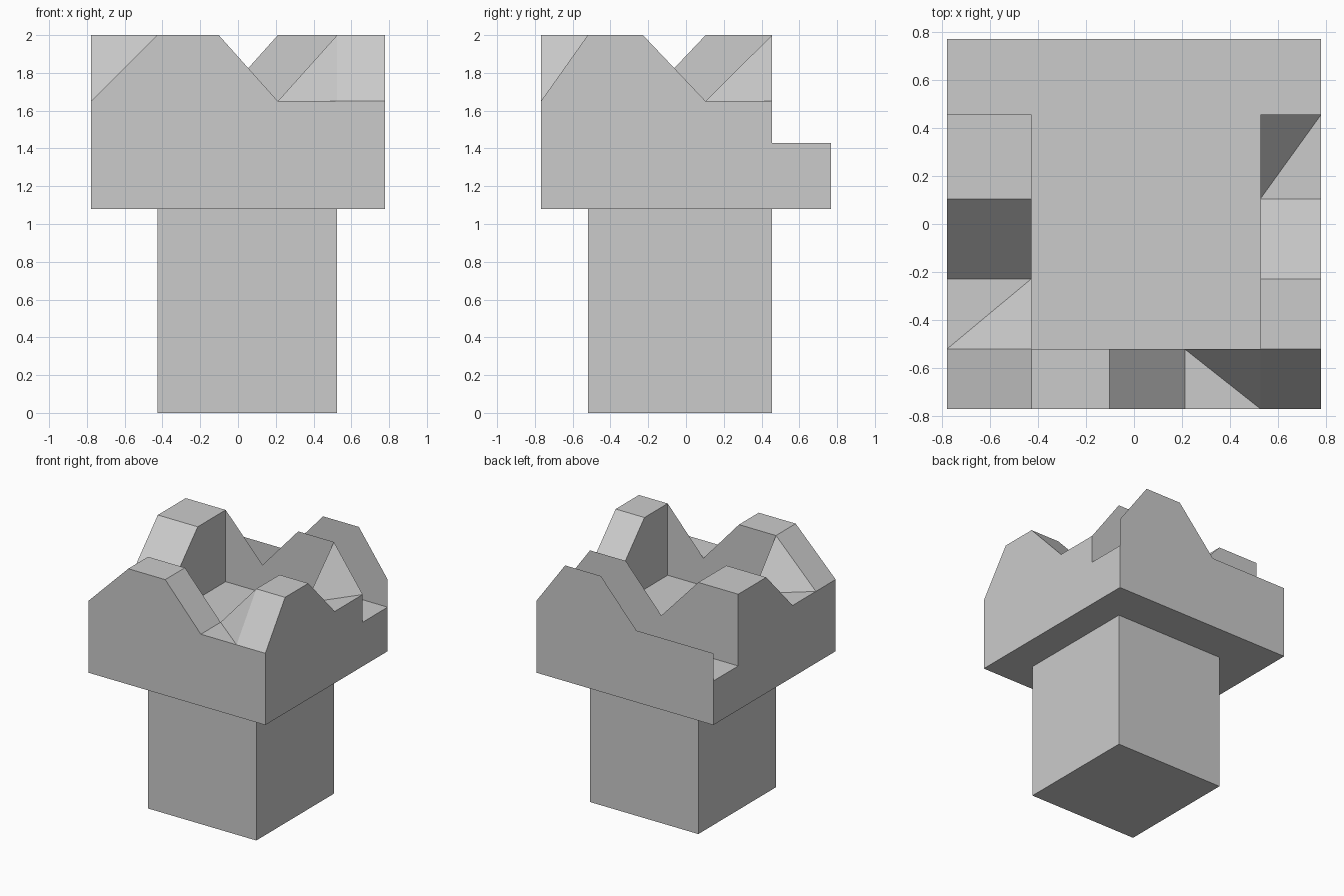
import bpy
import bmesh

cube = bpy.data.objects.get("Cube")
if cube:
    bpy.data.objects.remove(cube, do_unlink=True)

stone = bpy.data.materials.new("stone_grey")
stone.use_nodes = True
GREY = (0.6, 0.6, 0.6, 1)
stone.diffuse_color = GREY
stone.node_tree.nodes["Principled BSDF"].inputs["Base Color"].default_value = GREY

# Shared levels and plan lines
UNDERSIDE, FLOOR, LOW, HIGH = 1.08, 1.43, 1.65, 2.0
X, Y = 0.778, 0.768                                   # outer faces
LEFT_IN, RIGHT_IN, FRONT_IN, BACK_IN = 0.525, -0.427, -0.52, 0.455
NOTCH_A, NOTCH_B = -0.102, 0.211                      # notch slope ends across
SIDE_A, SIDE_B = -0.228, 0.104                        # notch slope ends along


def finish(name, bm, closed=True):
    if closed:
        bmesh.ops.recalc_face_normals(bm, faces=bm.faces[:])
    mesh = bpy.data.meshes.new(name)
    bm.to_mesh(mesh)
    bm.free()
    mesh.materials.append(stone)
    obj = bpy.data.objects.new(name, mesh)
    bpy.context.collection.objects.link(obj)
    return obj


def box(name, x0, x1, y0, y1, z0, z1):
    bm = bmesh.new()
    bmesh.ops.create_cube(bm, size=1)
    for v in bm.verts:
        v.co = (x1 if v.co.x > 0 else x0,
                y1 if v.co.y > 0 else y0,
                z1 if v.co.z > 0 else z0)
    finish(name, bm)


def parapet(name, outer, inner, stations, along_x):
    """Wall on the floor; stations are (position, outer height, inner height)."""
    bm = bmesh.new()

    def point(t, across, z):
        return bm.verts.new((t, across, z) if along_x else (across, t, z))

    rings = [(point(t, outer, FLOOR), point(t, outer, zo),
              point(t, inner, zi), point(t, inner, FLOOR))
             for t, zo, zi in stations]
    for a, b in zip(rings, rings[1:]):
        for i in (0, 2, 3):
            j = (i + 1) % 4
            bm.faces.new((a[i], a[j], b[j], b[i]))
        # Top: flat quad, or two triangles split between equal heights
        heights = [v.co.z for v in (a[1], a[2], b[2], b[1])]
        if heights.count(HIGH) in (1, 3):
            if heights[0] == heights[2]:
                bm.faces.new((a[1], a[2], b[2]))
                bm.faces.new((a[1], b[2], b[1]))
            else:
                bm.faces.new((a[1], a[2], b[1]))
                bm.faces.new((a[2], b[2], b[1]))
        else:
            bm.faces.new((a[1], a[2], b[2], b[1]))
    bm.faces.new(rings[0])
    bm.faces.new(rings[-1])
    finish(name, bm)


def sheet(name, y, outline, facing_back):
    """Single upright face standing on the floor, following an outline."""
    bm = bmesh.new()
    points = [(-X, FLOOR)] + outline + [(X, FLOOR)]
    if not facing_back:
        points.reverse()
    bm.faces.new([bm.verts.new((x, y, z)) for x, z in points])
    finish(name, bm, closed=False)


# Shaft and overhanging platform
box("tower_shaft", RIGHT_IN, LEFT_IN, FRONT_IN, BACK_IN, 0, UNDERSIDE)
box("tower_platform", -X, X, -Y, Y, UNDERSIDE, FLOOR)

# Solid notched parapets on three sides
parapet("front_parapet", -Y, FRONT_IN, [
    (-X, LOW, LOW), (RIGHT_IN, HIGH, HIGH), (NOTCH_A, HIGH, HIGH),
    (NOTCH_B, LOW, LOW), (LEFT_IN, LOW, HIGH), (X, LOW, HIGH)], True)
parapet("right_parapet", -X, RIGHT_IN, [
    (FRONT_IN, LOW, HIGH), (SIDE_A, LOW, LOW),
    (SIDE_B, HIGH, HIGH), (BACK_IN, HIGH, HIGH)], False)
parapet("left_parapet", X, LEFT_IN, [
    (FRONT_IN, HIGH, HIGH), (SIDE_A, HIGH, HIGH),
    (SIDE_B, LOW, LOW), (BACK_IN, LOW, HIGH)], False)

# Back parapet: two thin walls with an open gap between them
sheet("back_inner_wall", BACK_IN, [
    (-X, HIGH), (RIGHT_IN, HIGH), (NOTCH_A, LOW), (NOTCH_B, HIGH),
    (LEFT_IN, HIGH), (X, LOW)], False)
sheet("back_outer_wall", Y, [
    (-X, LOW), (NOTCH_A, LOW), (NOTCH_B, HIGH),
    (LEFT_IN, HIGH), (X, LOW)], True)
